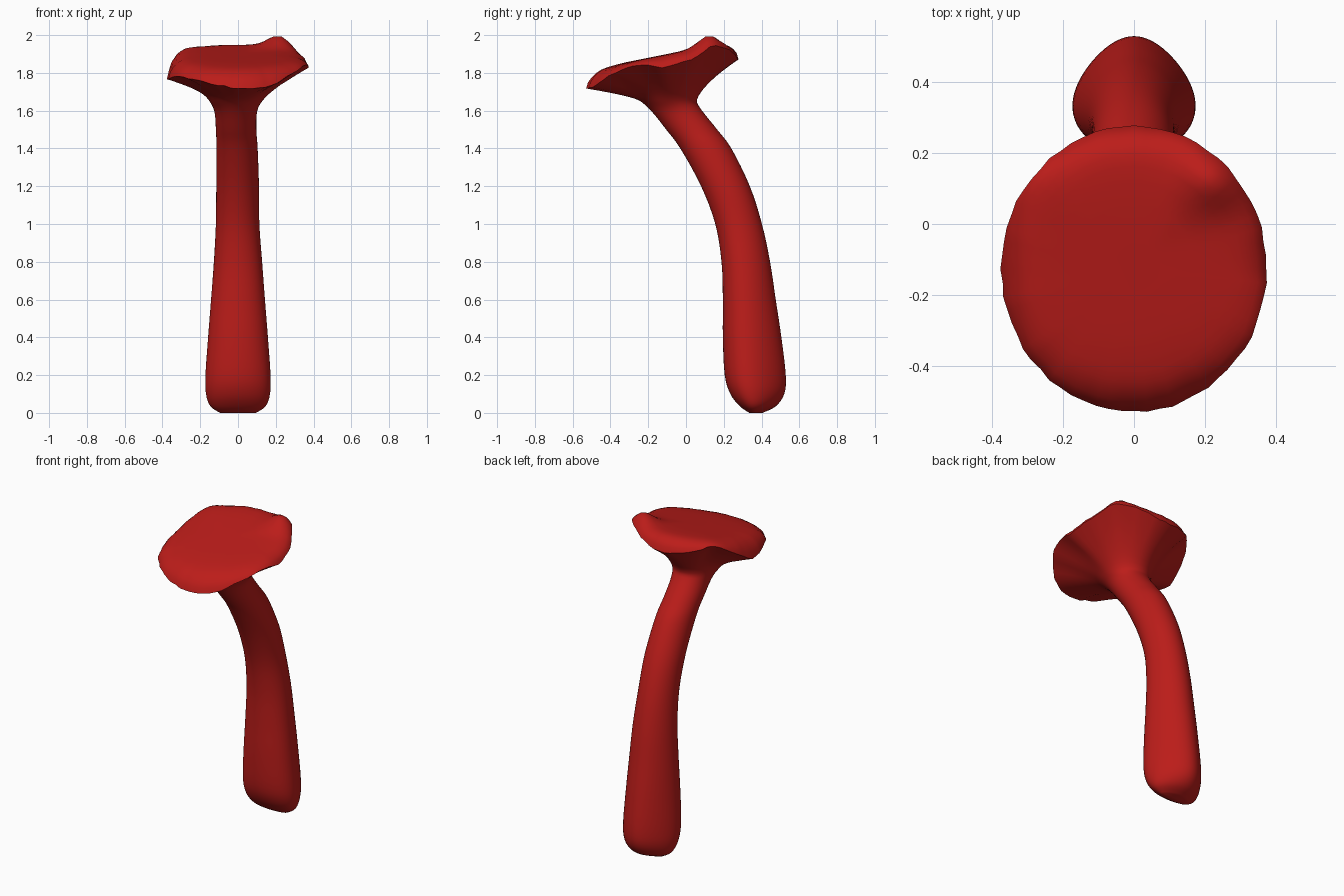
import bpy, bmesh, math, random

if "Cube" in bpy.data.objects:
    bpy.data.objects.remove(bpy.data.objects["Cube"])

random.seed(4)
N = 64


def catmull(a, b, c, d, t):
    return 0.5 * (2*b + (c - a)*t + (2*a - 5*b + 4*c - d)*t*t + (3*b - a - 3*c + d)*t**3)


def spline(points, steps):
    """Smooth curve through tuples of any length."""
    out = []
    for i in range(len(points) - 1):
        p = [points[max(0, min(len(points) - 1, i + k))] for k in (-1, 0, 1, 2)]
        out += [tuple(catmull(*v, s / steps) for v in zip(*p)) for s in range(steps)]
    return out + [points[-1]]


# Stem sections: height, front y, back y, half width, centre x
stem = [
    (0.00, 0.335, 0.405, 0.09, 0), (0.035, 0.285, 0.475, 0.14, 0),
    (0.10, 0.235, 0.52, 0.163, 0), (0.20, 0.205, 0.528, 0.167, 0),
    (0.40, 0.195, 0.505, 0.155, 0), (0.60, 0.195, 0.475, 0.141, 0),
    (0.80, 0.188, 0.445, 0.127, 0), (1.00, 0.155, 0.402, 0.115, -0.002),
    (1.20, 0.08, 0.338, 0.113, -0.002), (1.40, -0.03, 0.24, 0.109, -0.005),
    (1.50, -0.105, 0.165, 0.107, -0.01), (1.60, -0.185, 0.085, 0.113, -0.012),
    (1.65, -0.24, 0.052, 0.14, -0.012)]

# Wavy cap edge: angle (0 = right, 90 = back) and height
rim = [
    (0, 1.83), (22, 1.87), (42, 1.94), (62, 1.92), (90, 1.87), (118, 1.89),
    (140, 1.92), (160, 1.85), (180, 1.77), (205, 1.78), (225, 1.77),
    (250, 1.74), (270, 1.72), (295, 1.73), (322, 1.80), (340, 1.84), (360, 1.83)]
rim_curve = spline(rim, 8)


def rim_height(deg):
    for (a, za), (b, zb) in zip(rim_curve, rim_curve[1:]):
        if a <= deg <= b:
            return za + (zb - za) * (deg - a) / (b - a)
    return rim[0][1]


angles = [2 * math.pi * i / N for i in range(N)]
rings = []
for z, y0, y1, w, cx in spline(stem, 4):
    taper = 0.32 * max(0, 1 - z / 1.2)      # back of the foot is narrower
    rings.append([(cx + w * math.cos(a) * (1 - taper * math.sin(a)),
                   (y0 + y1) / 2 + (y1 - y0) / 2 * math.sin(a), z) for a in angles])

# Cap edge, slightly ragged
edge = []
for a in angles:
    r = 1 + random.uniform(-0.008, 0.008)
    edge.append((0.374 * r * math.cos(a), -0.127 + 0.402 * r * math.sin(a),
                 rim_height(math.degrees(a)) + random.uniform(-0.004, 0.004)))

# Flared underside from neck to edge
neck = rings[-1]
neck_row = len(rings) - 1
for t in (0.06, 0.13, 0.25, 0.4, 0.55, 0.7, 0.85, 0.95):
    rings.append([(p[0] + (q[0] - p[0]) * t, p[1] + (q[1] - p[1]) * t,
                   p[2] + (q[2] - p[2]) * t ** (0.7 + 0.1 * math.cos(a)))
                  for p, q, a in zip(neck, edge, angles)])
rings.append(edge)

# Sloping top, rolled down towards the edge, with a hump at the back right
for s, blend in ((0.975, 0.68), (0.93, 0.44), (0.87, 0.24), (0.8, 0.12),
                 (0.72, 0.06), (0.6, 0.02), (0.45, 0), (0.2, 0)):
    ring = []
    for x, y, z in edge:
        xx, yy = x * s, -0.127 + (y + 0.127) * s
        top = 1.92 + 0.2 * yy
        top += 0.065 * math.exp(-((xx - 0.22)**2 + (yy - 0.13)**2) / 0.007)
        ring.append((xx, yy, top + (z - top) * blend))
    rings.append(ring)

# Skin all sections into one continuous body
bm = bmesh.new()
rows = [[bm.verts.new(p) for p in ring] for ring in rings]
for lo, hi in zip(rows, rows[1:]):
    for i in range(N):
        j = (i + 1) % N
        bm.faces.new((lo[i], lo[j], hi[j], hi[i]))
bm.faces.new(rows[0][::-1])
bm.faces.new(rows[-1])

# Soften the join of stem and cap
soft = [v for row in rows[neck_row - 6:neck_row + 5] for v in row]
for _ in range(4):
    bmesh.ops.smooth_vert(bm, verts=soft, factor=0.5,
                          use_axis_x=True, use_axis_y=True, use_axis_z=True)
bmesh.ops.recalc_face_normals(bm, faces=bm.faces)
mesh = bpy.data.meshes.new("mushroom")
bm.to_mesh(mesh)
bm.free()
obj = bpy.data.objects.new("mushroom", mesh)
bpy.context.collection.objects.link(obj)

mat = bpy.data.materials.new("red")
mat.diffuse_color = (0.5, 0.012, 0.01, 1)
mat.use_nodes = True
mat.node_tree.nodes["Principled BSDF"].inputs["Base Color"].default_value = mat.diffuse_color
mesh.materials.append(mat)
bpy.context.view_layer.objects.active = obj
obj.select_set(True)
bpy.ops.object.shade_smooth_by_angle(angle=math.radians(50))
